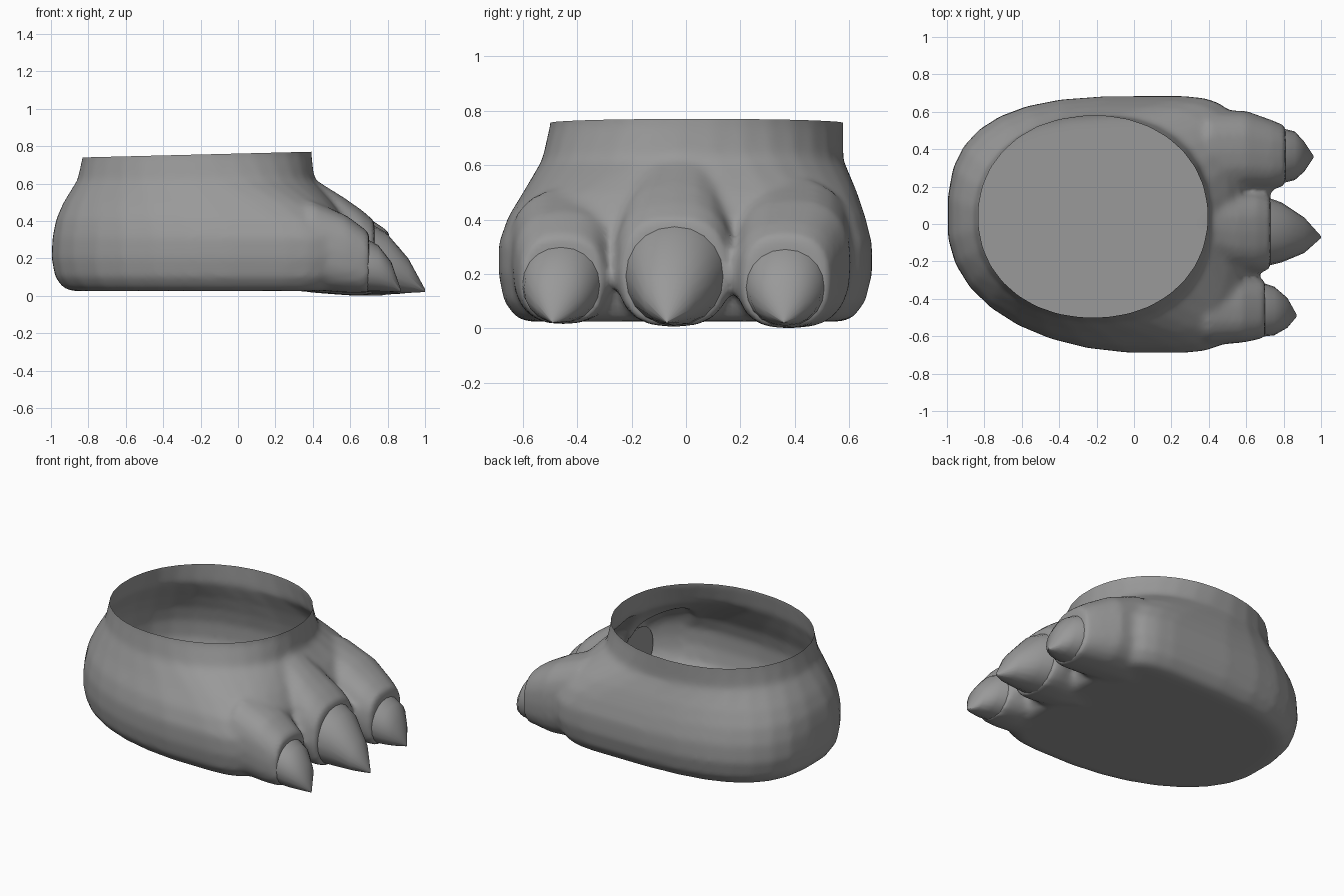
import bpy, bmesh, math

cube = bpy.data.objects.get("Cube")
if cube:
    bpy.data.objects.remove(cube, do_unlink=True)

grey = bpy.data.materials.new("plain_grey")
grey.use_nodes = True
colour = (0.32, 0.32, 0.32, 1)
grey.diffuse_color = colour
grey.node_tree.nodes["Principled BSDF"].inputs["Base Color"].default_value = colour


def rounded(angle, n):
    """Point on a unit superellipse."""
    c, s = math.cos(angle), math.sin(angle)
    return (math.copysign(abs(c) ** (2 / n), c),
            math.copysign(abs(s) ** (2 / n), s))


def loft(name, rings):
    """Closed solid skinned over a list of rings."""
    bm = bmesh.new()
    loops = [[bm.verts.new(p) for p in ring] for ring in rings]
    count = len(loops[0])
    for a, b in zip(loops, loops[1:]):
        for i in range(count):
            j = (i + 1) % count
            bm.faces.new((a[i], a[j], b[j], b[i]))
    bm.faces.new(loops[0])
    bm.faces.new(loops[-1])
    bmesh.ops.recalc_face_normals(bm, faces=bm.faces)
    mesh = bpy.data.meshes.new(name)
    bm.to_mesh(mesh)
    bm.free()
    mesh.materials.append(grey)
    obj = bpy.data.objects.new(name, mesh)
    bpy.context.collection.objects.link(obj)
    return obj


def level_ring(z, back, front, right, left, cx, blunt, sides=32):
    """Horizontal ring, squarer at the front and the left of the heel."""
    cy, half = (left + right) / 2, (left - right) / 2
    ring = []
    for i in range(sides):
        angle = math.tau * (i + 0.5) / sides
        if math.cos(angle) > 0:
            n = 2.1 + 2.4 * blunt
        else:
            n = 2.1 + 0.9 * blunt * (math.sin(angle) > 0)
        u, v = rounded(angle, n)
        ring.append((cx + u * (front - cx if u > 0 else cx - back), cy + v * half, z))
    return ring


def cross_ring(x, cy, half, low, top, n, sides=20):
    """Upright ring across a toe or claw."""
    ring = []
    for i in range(sides):
        u, v = rounded(math.tau * i / sides, n)
        ring.append((x, cy + u * half, (low + top) / 2 + v * (top - low) / 2))
    return ring


def smooth(obj, degrees):
    bpy.ops.object.select_all(action="DESELECT")
    obj.select_set(True)
    bpy.context.view_layer.objects.active = obj
    bpy.ops.object.shade_smooth_by_angle(angle=math.radians(degrees))


def apply(obj, modifier):
    bpy.context.view_layer.objects.active = obj
    bpy.ops.object.modifier_apply(modifier=modifier.name)


# Heel, sole and ankle
foot = loft("foot", [
    level_ring(0.025, -0.89, 0.52, -0.59, 0.58, 0.08, 1),
    level_ring(0.045, -0.94, 0.55, -0.63, 0.62, 0.08, 1),
    level_ring(0.10, -0.98, 0.58, -0.67, 0.66, 0.08, 1),
    level_ring(0.20, -1.00, 0.60, -0.69, 0.685, 0.08, 1),
    level_ring(0.31, -0.995, 0.60, -0.69, 0.685, 0.08, 0.95),
    level_ring(0.41, -0.975, 0.57, -0.655, 0.66, 0.03, 0.8),
    level_ring(0.50, -0.935, 0.51, -0.60, 0.63, -0.05, 0.5),
    level_ring(0.62, -0.86, 0.41, -0.53, 0.58, -0.18, 0.1),
    level_ring(0.755, -0.83, 0.395, -0.50, 0.58, -0.22, 0),
    level_ring(0.85, -0.83, 0.395, -0.50, 0.58, -0.22, 0),
])

# Toe sections: x, centre y, half width, top; claws: x, y, half width, low, top
toes = {
    "left": (0.0,
             [(0.1, 0.34, 0.15, 0.50), (0.4, 0.39, 0.22, 0.55),
              (0.6, 0.39, 0.215, 0.47), (0.74, 0.37, 0.185, 0.39),
              (0.81, 0.365, 0.16, 0.34)],
             [(0.76, 0.365, 0.155, 0.005, 0.32), (0.86, 0.365, 0.13, 0.01, 0.26),
              (0.91, 0.36, 0.08, 0.015, 0.18), (0.96, 0.36, 0.005, 0.02, 0.035)]),
    "middle": (0.005,
               [(0.1, 0.0, 0.14, 0.57), (0.4, -0.02, 0.18, 0.63),
                (0.56, -0.045, 0.21, 0.53), (0.66, -0.045, 0.215, 0.46),
                (0.73, -0.045, 0.195, 0.40)],
               [(0.69, -0.04, 0.19, 0.01, 0.395), (0.79, -0.045, 0.16, 0.01, 0.34),
                (0.91, -0.06, 0.095, 0.015, 0.20), (1.0, -0.07, 0.005, 0.02, 0.035)]),
    "right": (0.015,
              [(0.1, -0.36, 0.17, 0.50), (0.4, -0.44, 0.21, 0.51),
               (0.58, -0.45, 0.185, 0.43), (0.70, -0.455, 0.155, 0.34)],
              [(0.66, -0.455, 0.15, 0.02, 0.32), (0.75, -0.465, 0.13, 0.02, 0.27),
               (0.82, -0.475, 0.08, 0.02, 0.18), (0.87, -0.49, 0.005, 0.02, 0.035)]),
}

for side, (floor, sections, nail) in toes.items():
    # Toe merged into the foot
    toe = loft(side + "_toe", [cross_ring(x, y, w, floor + 0.15 * max(0, 0.5 - x), top, 2.6)
                               for x, y, w, top in sections])
    join = foot.modifiers.new(side + "_toe", "BOOLEAN")
    join.operation = "UNION"
    join.solver = "EXACT"
    join.object = toe
    apply(foot, join)
    bpy.data.objects.remove(toe, do_unlink=True)
    # Pointed claw
    claw = loft(side + "_claw", [cross_ring(*section, 2.1) for section in nail])
    smooth(claw, 45)

# Blend the toes softly into the foot
remesh = foot.modifiers.new("skin", "REMESH")
remesh.mode = "VOXEL"
remesh.voxel_size = 0.02
apply(foot, remesh)
soften = foot.modifiers.new("soften", "SMOOTH")
soften.factor = 0.5
soften.iterations = 6
apply(foot, soften)

# Open the ankle along a gently sloping rim
bm = bmesh.new()
bm.from_mesh(foot.data)
bmesh.ops.bisect_plane(bm, geom=bm.verts[:] + bm.edges[:] + bm.faces[:],
                       plane_co=(-0.2, 0, 0.755), plane_no=(-0.025, 0, 1),
                       clear_outer=True)
bm.to_mesh(foot.data)
bm.free()
smooth(foot, 60)
